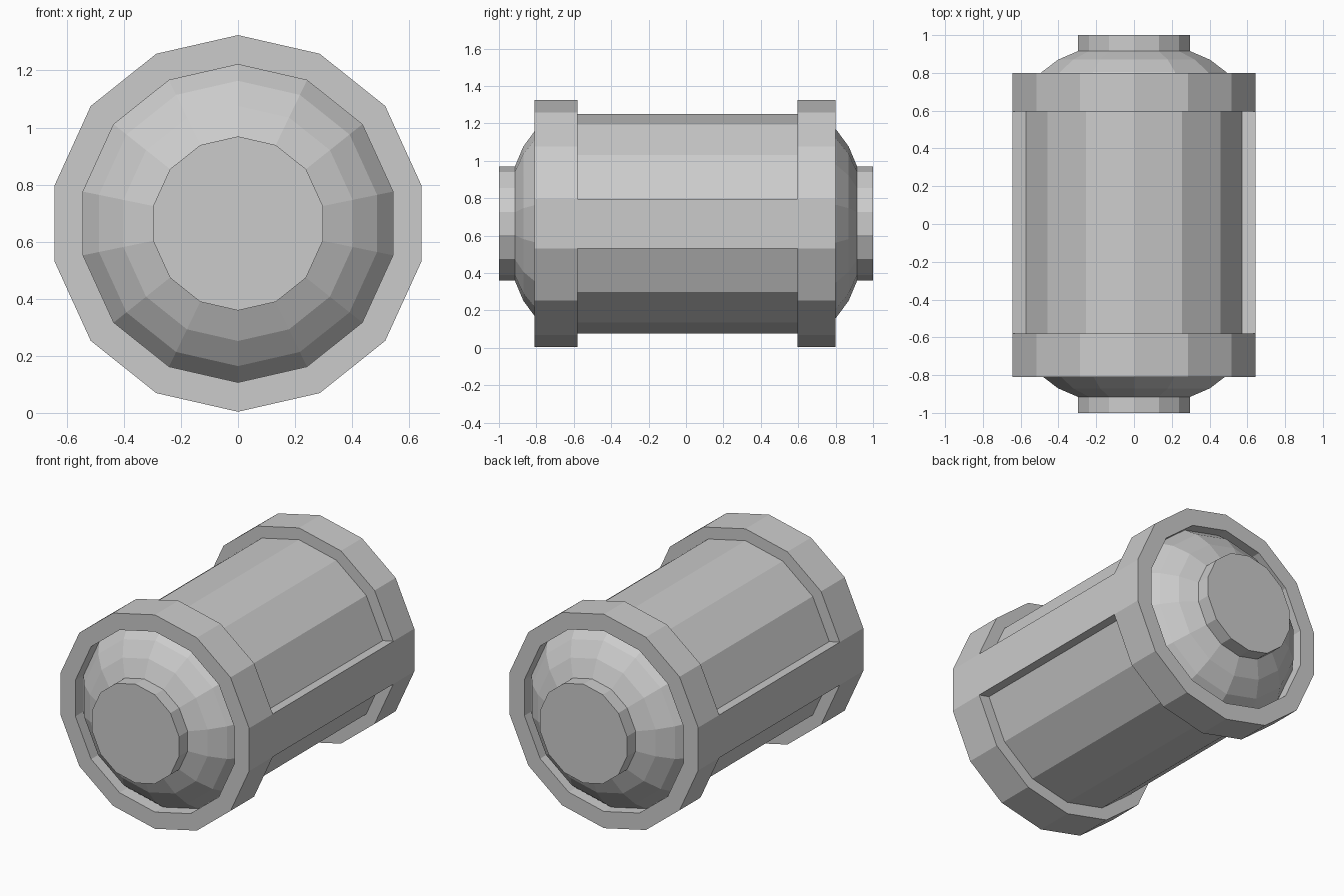
import bpy, bmesh, math

if "Cube" in bpy.data.objects:
    bpy.data.objects.remove(bpy.data.objects["Cube"])

N = 14            # sides around the barrel
CZ = 0.664        # height of the long axis
SIDES = (3, 10)   # left and right facets that carry a raised strip

# (radius, y) along the axis, front to back
profile = [
    (0.305, -1.0), (0.305, -0.915),                                  # front knob
    (0.412, -0.87), (0.50, -0.805), (0.557, -0.73),                  # front dome
    (0.557, -0.81), (0.66, -0.81), (0.66, -0.58),                    # front collar
    (0.587, -0.58), (0.587, 0.595),                                  # body
    (0.66, 0.595), (0.66, 0.80), (0.557, 0.80),                      # back collar
    (0.557, 0.73), (0.50, 0.805), (0.412, 0.87),                     # back dome
    (0.305, 0.915), (0.305, 1.0),                                    # back knob
]
OUT_A, IN_A, IN_B, OUT_B = 7, 8, 9, 10   # profile points around the body

bm = bmesh.new()


def ring(r, y):
    verts = []
    for j in range(N):
        a = 2 * math.pi * j / N
        x, z = r * math.sin(a), r * math.cos(a)
        if abs(z) < 0.3 * r:      # side facets are slightly narrower
            z *= 0.9
        verts.append(bm.verts.new((x, y, CZ + z)))
    return verts


rings = [ring(r, y) for r, y in profile]

# Lathed skin, with the side facets bridged straight from collar to collar
for i in range(len(rings) - 1):
    for j in range(N):
        k = (j + 1) % N
        if j in SIDES and i in (OUT_A, IN_A, IN_B):
            continue
        a, b = rings[i], rings[i + 1]
        bm.faces.new((a[j], a[k], b[k], b[j]))
for j in SIDES:
    k = (j + 1) % N
    a, b = rings[OUT_A], rings[OUT_B]
    bm.faces.new((a[j], a[k], b[k], b[j]))                           # raised strip
    for v in (j, k):                                                 # strip walls
        bm.faces.new([rings[i][v] for i in (OUT_A, IN_A, IN_B, OUT_B)])

# Knob end caps
bm.faces.new(rings[0])
bm.faces.new(rings[-1])
bmesh.ops.recalc_face_normals(bm, faces=bm.faces)

mesh = bpy.data.meshes.new("canister")
bm.to_mesh(mesh)
bm.free()
obj = bpy.data.objects.new("canister", mesh)
bpy.context.collection.objects.link(obj)
